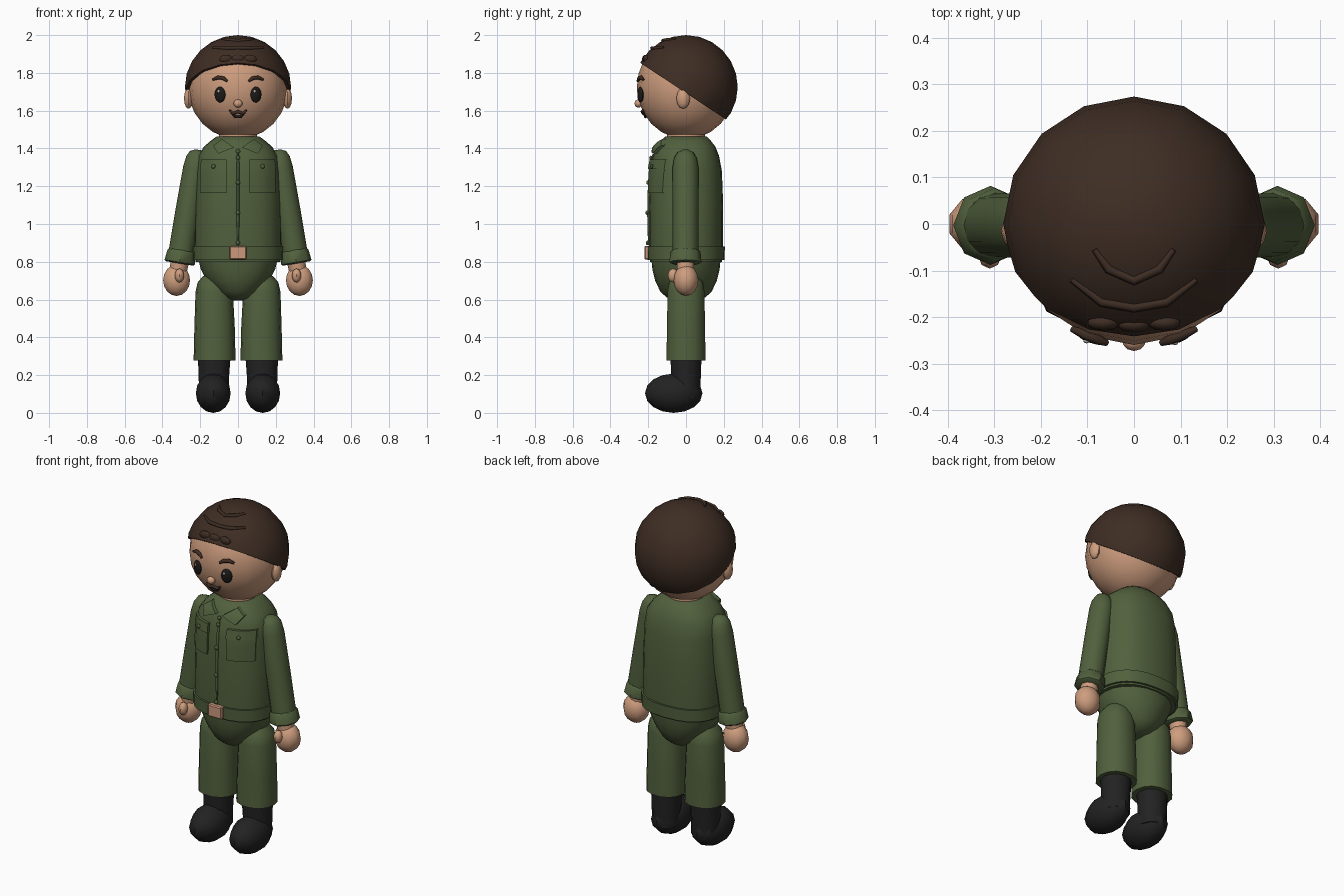
import bpy, bmesh, math
from mathutils import Matrix, Vector

if "Cube" in bpy.data.objects:
    bpy.data.objects.remove(bpy.data.objects["Cube"])


def material(name, rgb):
    m = bpy.data.materials.new(name)
    m.diffuse_color = (*rgb, 1)
    m.use_nodes = True
    m.node_tree.nodes["Principled BSDF"].inputs["Base Color"].default_value = m.diffuse_color
    return m


SKIN = material("skin", (0.62, 0.34, 0.21))
GREEN = material("olive_cloth", (0.083, 0.118, 0.047))
HAIR = material("brown_hair", (0.048, 0.026, 0.017))
BLACK = material("black_leather", (0.016, 0.016, 0.017))
EYE = material("dark_eye", (0.012, 0.010, 0.009))
COPPER = material("copper_buckle", (0.60, 0.32, 0.20))
SHINE = material("eye_shine", (0.45, 0.42, 0.40))


def finish(name, bm, mat, angle=45):
    bmesh.ops.recalc_face_normals(bm, faces=bm.faces[:])
    me = bpy.data.meshes.new(name)
    bm.to_mesh(me)
    bm.free()
    me.polygons.foreach_set("use_smooth", [True] * len(me.polygons))
    me.set_sharp_from_angle(angle=math.radians(angle))
    me.materials.append(mat)
    ob = bpy.data.objects.new(name, me)
    bpy.context.collection.objects.link(ob)
    return ob


def ball(name, loc, size, mat, u=12, v=8, rot=(0, 0, 0), cut=None):
    """Ellipsoid, optionally keeping only the side a cutting plane faces."""
    bm = bmesh.new()
    bmesh.ops.create_uvsphere(bm, u_segments=u, v_segments=v, radius=1)
    turn = Matrix.Identity(4)
    for a, ax in zip(rot, "XYZ"):
        turn = Matrix.Rotation(a, 4, ax) @ turn
    bm.transform(Matrix.Translation(loc) @ turn @ Matrix.Diagonal((*size, 1)))
    if cut:
        geom = bm.verts[:] + bm.edges[:] + bm.faces[:]
        bmesh.ops.bisect_plane(bm, geom=geom, plane_co=cut[0], plane_no=cut[1], clear_inner=True)
        bmesh.ops.holes_fill(bm, edges=[e for e in bm.edges if e.is_boundary], sides=0)
    return finish(name, bm, mat)


def loft(name, rings, mat, n=16, power=2.0, move=None):
    """Skin closed oval rings given as (x, y, z, rx, ry)."""
    bm = bmesh.new()
    rows = []
    for x, y, z, rx, ry in rings:
        row = []
        for i in range(n):
            c, s = math.cos(math.tau * i / n), math.sin(math.tau * i / n)
            row.append(bm.verts.new((x + rx * math.copysign(abs(c) ** (2 / power), c),
                                     y + ry * math.copysign(abs(s) ** (2 / power), s), z)))
        rows.append(row)
    for a, b in zip(rows, rows[1:]):
        for i in range(n):
            j = (i + 1) % n
            bm.faces.new((a[i], a[j], b[j], b[i]))
    bm.faces.new(rows[0])
    bm.faces.new(rows[-1])
    if move:
        bm.transform(move)
    return finish(name, bm, mat)


def tube(name, pts, radius, mat):
    """Thin strand swept along points, narrowing at the ends."""
    cu = bpy.data.curves.new(name, "CURVE")
    cu.dimensions = "3D"
    cu.bevel_depth = radius
    cu.bevel_resolution = 1
    cu.use_fill_caps = True
    sp = cu.splines.new("POLY")
    sp.points.add(len(pts) - 1)
    for i, (p, q) in enumerate(zip(sp.points, pts)):
        p.co = (*q, 1)
        p.radius = 0.6 if i in (0, len(pts) - 1) else 1
    ob = bpy.data.objects.new(name, cu)
    bpy.context.collection.objects.link(ob)
    cu.materials.append(mat)
    bpy.ops.object.select_all(action="DESELECT")
    ob.select_set(True)
    bpy.context.view_layer.objects.active = ob
    bpy.ops.object.convert(target="MESH")
    return ob


# Jacket body: z, half width, half depth, from bottom to top
BODY = [(0.80, 0.225, 0.19), (0.88, 0.232, 0.195), (1.10, 0.228, 0.197), (1.28, 0.222, 0.19),
        (1.36, 0.212, 0.175), (1.41, 0.18, 0.155), (1.44, 0.145, 0.132), (1.462, 0.115, 0.11)]
POWER = 2.4


def chest_y(x, z):
    for (z0, w0, d0), (z1, w1, d1) in zip(BODY, BODY[1:]):
        if z <= z1:
            t = (z - z0) / (z1 - z0)
            w, d = w0 + t * (w1 - w0), d0 + t * (d1 - d0)
            return -d * max(0, 1 - (abs(x) / w) ** POWER) ** (1 / POWER)
    return -0.11


def face_y(x, z):
    return -0.26 * math.sqrt(1 - (x / 0.265) ** 2 - ((z - 1.725) / 0.275) ** 2)


def crown_z(x, y):
    return 1.725 + 0.275 * math.sqrt(1 - (x / 0.28) ** 2 - (y / 0.275) ** 2)


def patch(name, corners, lift, mat):
    """Cloth panel that follows the chest; corners are four (x, z) points."""
    bm = bmesh.new()
    a, b, c, d = [Vector(p) for p in corners]
    n, layers = 4, []
    for off in (lift, -0.015):
        grid = []
        for i in range(n + 1):
            for j in range(n + 1):
                p = a.lerp(b, i / n).lerp(d.lerp(c, i / n), j / n)
                grid.append(bm.verts.new((p.x, chest_y(p.x, p.y) - off, p.y)))
        layers.append(grid)
    k = n + 1
    for g in layers:
        for i in range(n):
            for j in range(n):
                bm.faces.new((g[i * k + j], g[(i + 1) * k + j], g[(i + 1) * k + j + 1], g[i * k + j + 1]))
    rim = ([i * k for i in range(n)] + [n * k + j for j in range(n)]
           + [i * k + n for i in range(n, 0, -1)] + list(range(n, 0, -1)))
    f, g = layers
    for p, q in zip(rim, rim[1:] + rim[:1]):
        bm.faces.new((f[p], f[q], g[q], g[p]))
    return finish(name, bm, mat, 35)


# Torso, belt and seat of the trousers
loft("jacket", [(0, 0, z, w, d) for z, w, d in BODY], GREEN, 24, POWER)
loft("belt", [(0, 0, 0.81, 0.238, 0.203), (0, 0, 0.88, 0.241, 0.206)], GREEN, 24, POWER)
loft("hips", [(0, 0, 0.595, 0.03, 0.05), (0, 0, 0.61, 0.075, 0.10), (0, 0, 0.64, 0.115, 0.135),
              (0, 0, 0.70, 0.165, 0.163), (0, 0, 0.76, 0.197, 0.178), (0, 0, 0.82, 0.212, 0.184)], GREEN, 20, 2.1)
loft("neck", [(0, 0, 1.43, 0.10, 0.10), (0, 0, 1.50, 0.10, 0.10)], SKIN)

# Belt buckle
bm = bmesh.new()
bmesh.ops.create_cube(bm, size=1, matrix=Matrix.Translation((0, -0.203, 0.848)) @ Matrix.Diagonal((0.09, 0.036, 0.072, 1)))
bmesh.ops.bevel(bm, geom=bm.edges[:], offset=0.006, segments=1, affect="EDGES")
finish("belt_buckle", bm, COPPER, 30)

# Front closure and its buttons
tube("jacket_placket", [(0, chest_y(0, z) - 0.002, z) for z in (0.89, 1.05, 1.2, 1.3, 1.37)], 0.008, GREEN)
for i, z in enumerate((0.90, 1.06, 1.22, 1.35, 1.385)):
    ball(f"jacket_button_{i}", (0, chest_y(0, z) - 0.009, z), (0.012, 0.009, 0.012), GREEN, 8, 6)

# Head and hair cap with a slanting hairline
ball("head", (0, 0, 1.725), (0.265, 0.26, 0.275), SKIN, 16, 12)
ball("hair", (0, 0, 1.725), (0.281, 0.274, 0.275), HAIR, 16, 12, cut=((0, 0, 1.693), (0, 0.66, 1)))
ball("nose", (0, -0.252, 1.638), (0.025, 0.021, 0.022), SKIN, 10, 6)

# Fringe tufts and raised strands on the crown
for i, x in enumerate((-0.065, 0, 0.065)):
    ball(f"fringe_{i}", (x, -0.216 + abs(x) * 0.06, 1.873), (0.036, 0.017, 0.023), HAIR, 10, 6)
for name, half in (("lower_strand", [(0.134, -0.12), (0.07, -0.168), (0, -0.18)]),
                   ("upper_strand", [(0.085, -0.055), (0.055, -0.097), (0, -0.122)])):
    line = [(-x, y) for x, y in half] + [(x, y) for x, y in half[-2::-1]]
    tube(name, [(x, y, crown_z(x, y) - 0.001) for x, y in line], 0.010, HAIR)

# Moustache and lower lip line
for name, r, half in (("moustache", 0.010, [(0.045, 1.602), (0.027, 1.585), (0, 1.595)]),
                      ("mouth", 0.008, [(0.03, 1.58), (0.015, 1.569), (0, 1.567)])):
    line = [(-x, z) for x, z in half] + [(x, z) for x, z in half[-2::-1]]
    tube(name, [(x, face_y(x, z) - 0.002, z) for x, z in line], r, HAIR if r > 0.009 else EYE)

for side, s in (("right", -1), ("left", 1)):
    # Eye, highlight, brow and ear
    turn = (0, 0, s * 0.38)
    ball(f"{side}_eye", (s * 0.095, face_y(0.095, 1.685) - 0.001, 1.685), (0.031, 0.014, 0.042), EYE, 12, 8, turn)
    ball(f"{side}_eye_shine", (s * 0.095 - 0.007, face_y(0.095, 1.7) - 0.012 + s * -0.002, 1.702),
         (0.007, 0.005, 0.008), SHINE, 8, 6)
    tube(f"{side}_eyebrow", [(s * x, face_y(x, z) - 0.004, z) for x, z in
                             ((0.058, 1.757), (0.078, 1.772), (0.105, 1.776), (0.134, 1.764))], 0.011, HAIR)
    ball(f"{side}_ear", (s * 0.262, -0.015, 1.665), (0.024, 0.036, 0.055), SKIN, 8, 6)

    # Collar flap, pocket, pocket flap and button
    patch(f"{side}_collar", [(s * 0.02, 1.405), (s * 0.105, 1.372), (s * 0.132, 1.415), (s * 0.085, 1.45)], 0.022, GREEN)
    patch(f"{side}_pocket", [(s * 0.062, 1.165), (s * 0.198, 1.165), (s * 0.198, 1.30), (s * 0.062, 1.30)], 0.012, GREEN)
    patch(f"{side}_pocket_flap", [(s * 0.058, 1.29), (s * 0.2, 1.29), (s * 0.196, 1.342), (s * 0.062, 1.342)], 0.018, GREEN)
    ball(f"{side}_pocket_button", (s * 0.13, chest_y(0.13, 1.305) - 0.02, 1.305), (0.012, 0.009, 0.012), GREEN, 8, 6)

    # Sleeve hanging at a slight outward tilt, cuff, wrist and hand
    arm = Matrix.Translation((s * 0.212, -0.003, 1.385)) @ Matrix.Rotation(-s * 0.163, 4, "Y")
    loft(f"{side}_sleeve", [(0, 0, -0.56, 0.068, 0.068), (0, 0, -0.3, 0.067, 0.069), (0, 0, -0.09, 0.064, 0.069),
                            (0, 0, -0.035, 0.057, 0.06), (0, 0, -0.005, 0.042, 0.042), (0, 0, 0.008, 0.015, 0.015)],
         GREEN, 12, 2, arm)
    loft(f"{side}_cuff", [(0, 0, -0.602, 0.073, 0.075), (0, 0, -0.595, 0.081, 0.085), (0, 0, -0.54, 0.075, 0.08),
                          (0, 0, -0.53, 0.066, 0.07)], GREEN, 8, 2, arm)
    loft(f"{side}_wrist", [(0, 0, -0.65, 0.045, 0.045), (0, 0, -0.58, 0.05, 0.05)], SKIN, 10, 2, arm)
    ball(f"{side}_hand", (s * 0.325, 0, 0.702), (0.075, 0.066, 0.083), SKIN, 10, 8)
    ball(f"{side}_thumb", (s * 0.31, -0.068, 0.727), (0.025, 0.028, 0.037), SKIN, 8, 6)

    # Trouser leg, boot shaft and boot foot
    loft(f"{side}_trouser_leg", [(s * 0.124, 0, 0.277, 0.111, 0.106), (s * 0.124, 0, 0.45, 0.107, 0.103),
                                 (s * 0.126, 0, 0.64, 0.099, 0.10), (s * 0.126, 0, 0.69, 0.088, 0.092),
                                 (s * 0.125, 0, 0.725, 0.06, 0.065)], GREEN, 14, 2.2)
    loft(f"{side}_boot_shaft", [(s * 0.128, 0, 0.08, 0.078, 0.075), (s * 0.128, 0, 0.18, 0.08, 0.078),
                                (s * 0.126, 0, 0.29, 0.086, 0.082)], BLACK, 12)
    ball(f"{side}_boot_foot", (s * 0.131, -0.065, 0.104), (0.097, 0.152, 0.104), BLACK, 10, 8)
